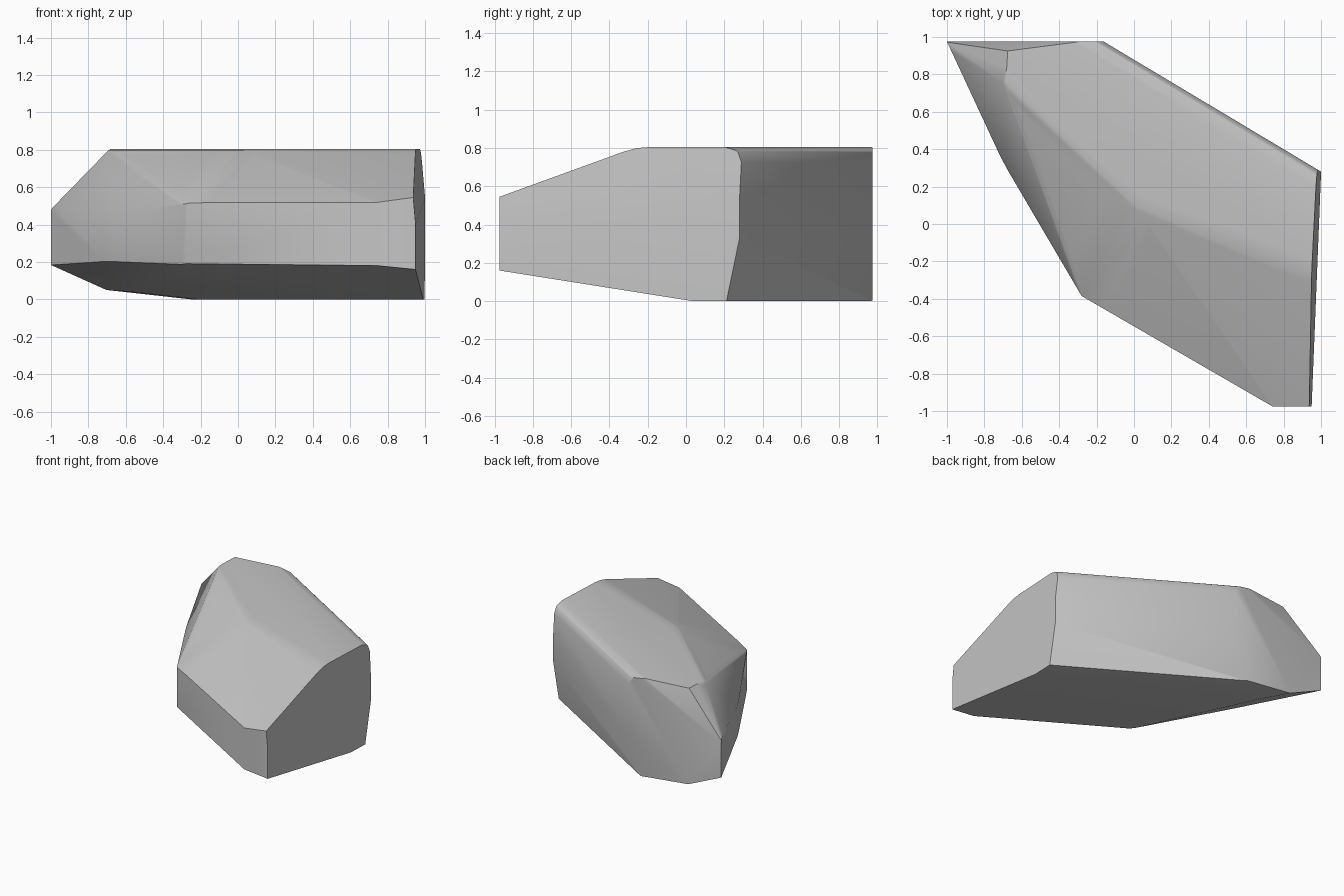
import bpy, bmesh, math
from mathutils import Vector, geometry

cube = bpy.data.objects.get("Cube")
if cube:
    bpy.data.objects.remove(cube, do_unlink=True)

CENTRE = Vector((0.1, 0.1, 0.4))


def plane(a, b, c):
    """Plane through three points, with its normal facing away from the centre."""
    a, b, c = Vector(a), Vector(b), Vector(c)
    n = (b - a).cross(c - a).normalized()
    return a, (n if n.dot(a - CENTRE) > 0 else -n)


def wall(a, b):
    """Upright plane through two ground points."""
    return plane((*a, 0), (*b, 0), (*b, 1))


def cut(bm, pl):
    """Slice the solid along a plane and close the opening."""
    geom = bm.verts[:] + bm.edges[:] + bm.faces[:]
    res = bmesh.ops.bisect_plane(bm, geom=geom, dist=0.0001, plane_co=pl[0],
                                 plane_no=pl[1], clear_outer=True)
    rim = [e for e in res["geom_cut"]
           if isinstance(e, bmesh.types.BMEdge) and e.is_boundary]
    if rim:
        bmesh.ops.edgeloop_fill(bm, edges=rim)


def round_edge(bm, p, q, depth, steps=3):
    """Soften the edge where two planes meet with a few narrow facets."""
    on_edge, _ = geometry.intersect_plane_plane(p[0], p[1], q[0], q[1])
    middle = (p[1] + q[1]).normalized()
    for i in range(1, steps + 1):
        n = p[1].lerp(q[1], i / (steps + 1)).normalized()
        cut(bm, (on_edge - middle * depth * n.dot(p[1] + q[1]) / 2, n))


# Main planes of the boulder
top = plane((0, 0, 0.805), (1, 0, 0.805), (0, 1, 0.805))
base = plane((0, 0, 0), (1, 0, 0), (0, 1, 0))
back_slant = wall((-0.17, 0.98), (1, 0.28))
back_lower = plane((-0.17, 0.98, 0.33), (1, 0.28, 0.33), (1, 0.21, 0))
front = wall((-0.28, -0.385), (0.74, -0.975))
front_corner = wall((-0.28, -0.385), (-0.7, 0.33))
side = wall((-0.7, 0.33), (-1, 0.975))
upper_front = plane((0.74, -0.97, 0.52), (0, 0.1, 0.805), (0.9, -0.24, 0.805))
upper_middle = plane((0.74, -0.97, 0.52), (0, 0.1, 0.805), (-0.28, -0.38, 0.52))
upper_side = plane((-0.28, -0.38, 0.52), (0, 0.1, 0.805), (-0.68, 0.75, 0.805))
upper_corner = plane((-0.28, -0.38, 0.52), (-0.7, 0.33, 0.45), (-0.69, 0.75, 0.8))
upper_tip = plane((-0.69, 0.75, 0.8), (-0.68, 0.93, 0.8), (-1, 0.97, 0.48))
under_front = plane((0.74, -0.97, 0.18), (-0.28, -0.38, 0.19), (0.97, 0.05, 0))
under_tip = plane((-1, 0.97, 0.185), (-0.28, -0.38, 0.185), (-0.7, 0.97, 0.05))
under_back = plane((-0.25, 0.97, 0), (-0.7, 0.97, 0.05), (-0.1, 0.3, 0))

bm = bmesh.new()
bmesh.ops.create_cube(bm, size=5)
for pl in (top, base, back_slant, back_lower, front, front_corner, side,
           upper_front, upper_middle, upper_side, upper_corner, upper_tip,
           under_front, under_tip, under_back):
    cut(bm, pl)

# Worn long edges
round_edge(bm, top, back_slant, 0.045)
round_edge(bm, top, upper_front, 0.006)
round_edge(bm, top, upper_side, 0.008)
round_edge(bm, upper_middle, upper_side, 0.004)
round_edge(bm, upper_side, upper_corner, 0.004)
round_edge(bm, front_corner, side, 0.002, 1)

# Clean broken ends
for pl in (wall((0.95, -0.97), (1, 0.27)),
           plane((0.95, -0.97, 0.4), (0.955, -0.18, 0.79), (1, 0.2, 0.5)),
           wall((0, -0.975), (1, -0.975)),
           wall((0, 0.975), (1, 0.975)),
           plane((-1, 0.972, 0.48), (-0.67, 0.93, 0.79), (-0.3, 0.975, 0.8))):
    cut(bm, pl)

bmesh.ops.remove_doubles(bm, verts=bm.verts[:], dist=0.002)
bmesh.ops.recalc_face_normals(bm, faces=bm.faces[:])
mesh = bpy.data.meshes.new("boulder")
bm.to_mesh(mesh)
bm.free()
boulder = bpy.data.objects.new("boulder", mesh)
bpy.context.collection.objects.link(boulder)

# Plain stone colour
stone = bpy.data.materials.new("stone_grey")
stone.use_nodes = True
colour = (0.56, 0.56, 0.56, 1)
stone.diffuse_color = colour
stone.node_tree.nodes["Principled BSDF"].inputs["Base Color"].default_value = colour
mesh.materials.append(stone)

bpy.ops.object.select_all(action="DESELECT")
boulder.select_set(True)
bpy.context.view_layer.objects.active = boulder
bpy.ops.object.shade_smooth_by_angle(angle=math.radians(36))
